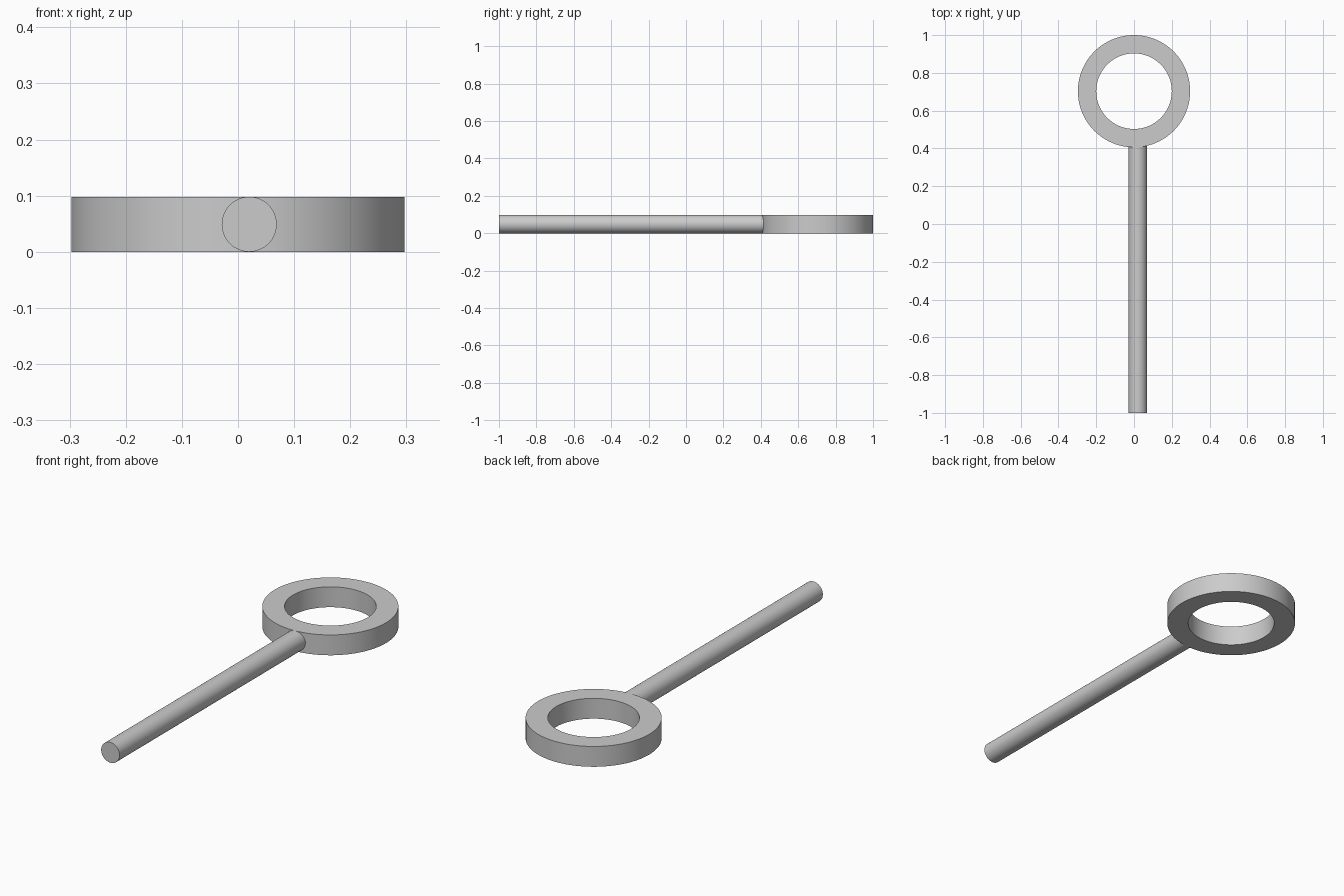
import bpy, bmesh, math
from mathutils import Matrix

cube = bpy.data.objects.get("Cube")
if cube:
    bpy.data.objects.remove(cube, do_unlink=True)

HEIGHT = 0.098
RING_OUTER, RING_INNER = 0.297, 0.2
RING_Y = 1 - RING_OUTER
ROD_X, ROD_START, ROD_END = 0.02, -1.0, 0.416

grey = bpy.data.materials.new("grey")
grey.use_nodes = True
colour = (0.6, 0.6, 0.6, 1)
grey.diffuse_color = colour
grey.node_tree.nodes["Principled BSDF"].inputs["Base Color"].default_value = colour


def finish(bm, name):
    """Turn a bmesh into a smooth shaded object with sharp rims."""
    bmesh.ops.recalc_face_normals(bm, faces=bm.faces)
    mesh = bpy.data.meshes.new(name)
    bm.to_mesh(mesh)
    bm.free()
    mesh.materials.append(grey)
    obj = bpy.data.objects.new(name, mesh)
    bpy.context.collection.objects.link(obj)
    bpy.ops.object.select_all(action='DESELECT')
    obj.select_set(True)
    bpy.context.view_layer.objects.active = obj
    bpy.ops.object.shade_smooth_by_angle(angle=math.radians(30))
    return obj


# Flat ring: a rectangular section spun about the vertical axis
bm = bmesh.new()
section = [(RING_INNER, 0), (RING_OUTER, 0), (RING_OUTER, HEIGHT), (RING_INNER, HEIGHT)]
corners = [bm.verts.new((r, RING_Y, z)) for r, z in section]
edges = [bm.edges.new((corners[i], corners[(i + 1) % 4])) for i in range(4)]
bmesh.ops.spin(bm, geom=corners + edges, cent=(0, RING_Y, 0), axis=(0, 0, 1),
               angle=math.tau, steps=96, use_merge=True)
bmesh.ops.remove_doubles(bm, verts=bm.verts, dist=0.0001)
finish(bm, "ring")

# Round rod running forward from the ring, slightly off centre
bm = bmesh.new()
place = Matrix.Translation((ROD_X, (ROD_START + ROD_END) / 2, HEIGHT / 2))
bmesh.ops.create_cone(bm, cap_ends=True, segments=64, radius1=HEIGHT / 2,
                      radius2=HEIGHT / 2, depth=ROD_END - ROD_START,
                      matrix=place @ Matrix.Rotation(math.pi / 2, 4, 'X'))
finish(bm, "rod")
